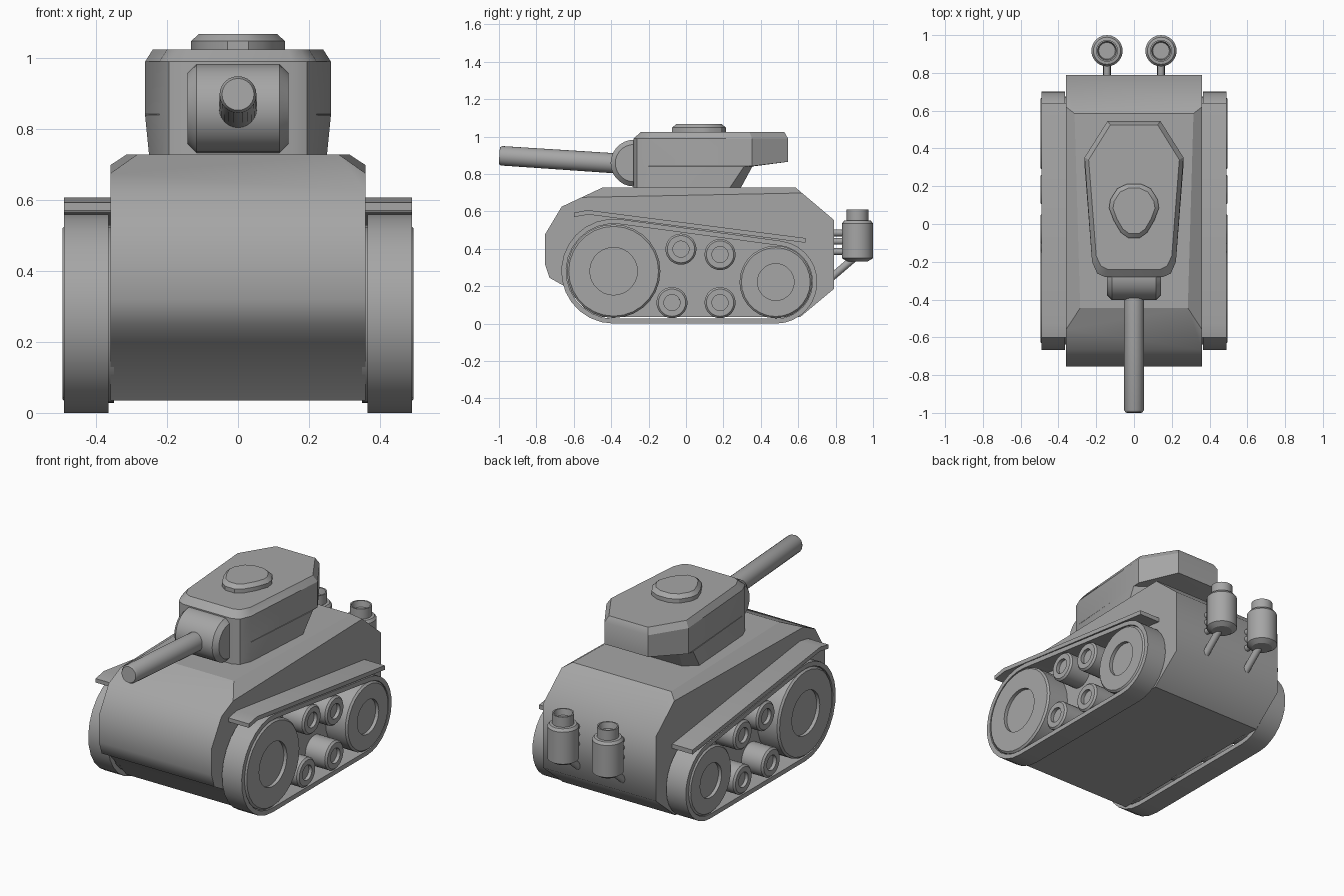
import bpy, bmesh, math
from mathutils import Vector

if "Cube" in bpy.data.objects:
    bpy.data.objects.remove(bpy.data.objects["Cube"])

grey = bpy.data.materials.new("plain_grey")
grey.use_nodes = True
grey.diffuse_color = (0.38, 0.38, 0.38, 1)
grey.node_tree.nodes["Principled BSDF"].inputs["Base Color"].default_value = (0.38, 0.38, 0.38, 1)


def finish(name, bm, angle=32):
    bmesh.ops.recalc_face_normals(bm, faces=bm.faces)
    mesh = bpy.data.meshes.new(name)
    bm.to_mesh(mesh)
    bm.free()
    mesh.materials.append(grey)
    ob = bpy.data.objects.new(name, mesh)
    bpy.context.collection.objects.link(ob)
    if angle:
        bpy.ops.object.select_all(action='DESELECT')
        ob.select_set(True)
        bpy.context.view_layer.objects.active = ob
        bpy.ops.object.shade_smooth_by_angle(angle=math.radians(angle))
    return ob


def loft(rings, wrap=False):
    """Skin a list of equal closed rings, capped unless wrapped round."""
    bm = bmesh.new()
    vs = [[bm.verts.new(p) for p in ring] for ring in rings]
    n = len(rings[0])
    for k in range(len(vs) if wrap else len(vs) - 1):
        a, b = vs[k], vs[(k + 1) % len(vs)]
        for i in range(n):
            j = (i + 1) % n
            bm.faces.new((a[i], a[j], b[j], b[i]))
    if not wrap:
        bm.faces.new(vs[0])
        bm.faces.new(vs[-1])
    return bm


def turned(name, origin, axis, profile, segs=28):
    """Solid of revolution from (radius, distance along axis) points."""
    q = Vector(axis).to_track_quat('Z', 'Y')
    o = Vector(origin)
    turn = [math.tau * i / segs for i in range(segs)]
    rings = [[o + q @ Vector((r * math.cos(t), r * math.sin(t), h)) for t in turn]
             for r, h in profile]
    return finish(name, loft(rings))


def rod(name, start, end, r0, r1, segs=12):
    d = Vector(end) - Vector(start)
    return turned(name, start, d, [(r0, 0), (r1, d.length)], segs)


def mirrored(half, z):
    """Full ring from right-hand points (x, y) or (x, y, z)."""
    pts = [(p[0], p[1], p[2] if len(p) > 2 else z) for p in half]
    return pts + [(-x, y, h) for x, y, h in reversed(pts)]


# Hull: side profile, with long bevels cut along the deck edges
W = 0.36
profile = [(-0.5, 0.035), (-0.65, 0.2), (-0.73, 0.245), (-0.755, 0.32),
           (-0.755, 0.475), (-0.665, 0.625), (-0.445, 0.728), (0.585, 0.728),
           (0.79, 0.555), (0.79, 0.185), (0.61, 0.035)]
bm = loft([[(x, y, z) for y, z in profile] for x in (-W, W)])
for s in (-1, 1):
    a, b, c = (Vector(p) for p in ((s * 0.285, -0.44, 0.728), (s * 0.315, 0.585, 0.728),
                                   (s * W, 0, 0.686)))
    no = (b - a).cross(c - a).normalized()
    no = no if no.z > 0 else -no
    bmesh.ops.bisect_plane(bm, geom=bm.verts[:] + bm.edges[:] + bm.faces[:],
                           plane_co=a, plane_no=no, clear_outer=True)
    bmesh.ops.holes_fill(bm, edges=[e for e in bm.edges if e.is_boundary], sides=0)
bmesh.ops.recalc_face_normals(bm, faces=bm.faces)
for f in bm.faces:
    f.smooth = True
for e in bm.edges:
    flat = all(abs(f.normal.x) < 0.01 and abs(f.normal.z) < 0.99 for f in e.link_faces)
    e.smooth = flat
finish("hull", bm, angle=0)

# Turret body with overhanging rear and bevelled roof
front = [(0.155, -0.28), (0.195, -0.262), (0.222, -0.2)]
roof = [(0.14, -0.24), (0.175, -0.222), (0.2, -0.17), (0.24, 0.34), (0.125, 0.525)]
rings = [mirrored(front + [(0.25, 0.23), (0.18, 0.29)], 0.72),
         mirrored(front + [(0.262, 0.31), (0.2, 0.355)], 0.84),
         mirrored(front + [(0.262, 0.352, 0.842), (0.14, 0.545, 0.865)], 0.842),
         mirrored(front + [(0.262, 0.352), (0.14, 0.545)], 0.99),
         mirrored(roof, 1.025)]
finish("turret", loft(rings), 30)

# Hatch: rounded teardrop with bevelled rim
egg = [(0.03, -0.074), (0.07, -0.045), (0.108, 0.02), (0.132, 0.085),
       (0.125, 0.13), (0.088, 0.188), (0.035, 0.213)]
lid = [(x * 0.84, 0.07 + (y - 0.07) * 0.84) for x, y in egg]
finish("hatch", loft([mirrored(egg, 1.02), mirrored(egg, 1.048), mirrored(lid, 1.068)]), 30)

# Gun mantlet and barrel
turned("mantlet", (-0.142, -0.278, 0.858), (1, 0, 0),
       [(0.1, 0), (0.125, 0.025), (0.125, 0.259), (0.1, 0.284)])
gun = Vector((0, -0.698, 0.046))
turned("barrel", (0, -0.3, 0.852), gun,
       [(0.054, 0), (0.052, gun.length - 0.012), (0.045, gun.length)], 24)

# Running gear: front and rear wheel circles joined by a belt
FRONT, REAR = (-0.387, 0.28), (0.48, 0.222)
dy, dz = REAR[0] - FRONT[0], REAR[1] - FRONT[1]
R0, R1 = 0.28, 0.222
tilt = math.atan2(dz, dy)
spread = math.acos((R0 - R1) / math.hypot(dy, dz))


def belt_ring(x, inset):
    pts = []
    for (cy, cz), r, a, b in ((FRONT, R0, tilt + spread, tilt + math.tau - spread),
                              (REAR, R1, tilt - spread, tilt + spread)):
        for i in range(15):
            t = a + (b - a) * i / 14
            pts.append((x, cy + (r - inset) * math.cos(t), cz + (r - inset) * math.sin(t)))
    return pts


wheels = [("front_wheel", FRONT, 0.25, 0.127), ("rear_wheel", REAR, 0.194, 0.098),
          ("upper_roller_front", (-0.027, 0.398), 0.083, 0.043),
          ("upper_roller_rear", (0.182, 0.369), 0.083, 0.043),
          ("lower_roller_front", (-0.075, 0.112), 0.083, 0.043),
          ("lower_roller_rear", (0.182, 0.112), 0.083, 0.043)]
fender = [(-0.6, 0.57), (-0.6, 0.593), (-0.525, 0.607), (0.64, 0.457),
          (0.64, 0.432), (-0.52, 0.583)]

for side, s in (("left", 1), ("right", -1)):
    inner, outer = s * 0.365, s * 0.49
    finish(side + "_track", loft([belt_ring(inner, 0), belt_ring(outer, 0),
                                  belt_ring(outer, 0.026), belt_ring(inner, 0.026)], True))
    finish(side + "_fender", loft([[(x, y, z) for y, z in fender]
                                   for x in (s * 0.355, outer)]), 20)
    for name, (y, z), r, hub in wheels:
        turned(side + "_" + name, (s * 0.35, y, z), (s, 0, 0),
               [(r, 0), (r, 0.135), (r - 0.01, 0.145), (hub, 0.145), (hub, 0.125)])

    # Exhaust pot, its brackets and its feed pipe
    x, y = s * 0.143, 0.917
    turned(side + "_exhaust", (x, y, 0), (0, 0, 1),
           [(0.055, 0.332), (0.083, 0.35), (0.083, 0.535), (0.072, 0.55), (0.058, 0.552),
            (0.058, 0.61), (0.05, 0.61), (0.044, 0.575)], 24)
    for i, z in enumerate((0.485, 0.44, 0.385)):
        rod(f"{side}_exhaust_bracket_{i + 1}", (x, 0.77, z), (x, 0.86, z), 0.018, 0.018)
    rod(side + "_exhaust_pipe", (x, 0.77, 0.24), (x, 0.91, 0.36), 0.02, 0.02)
